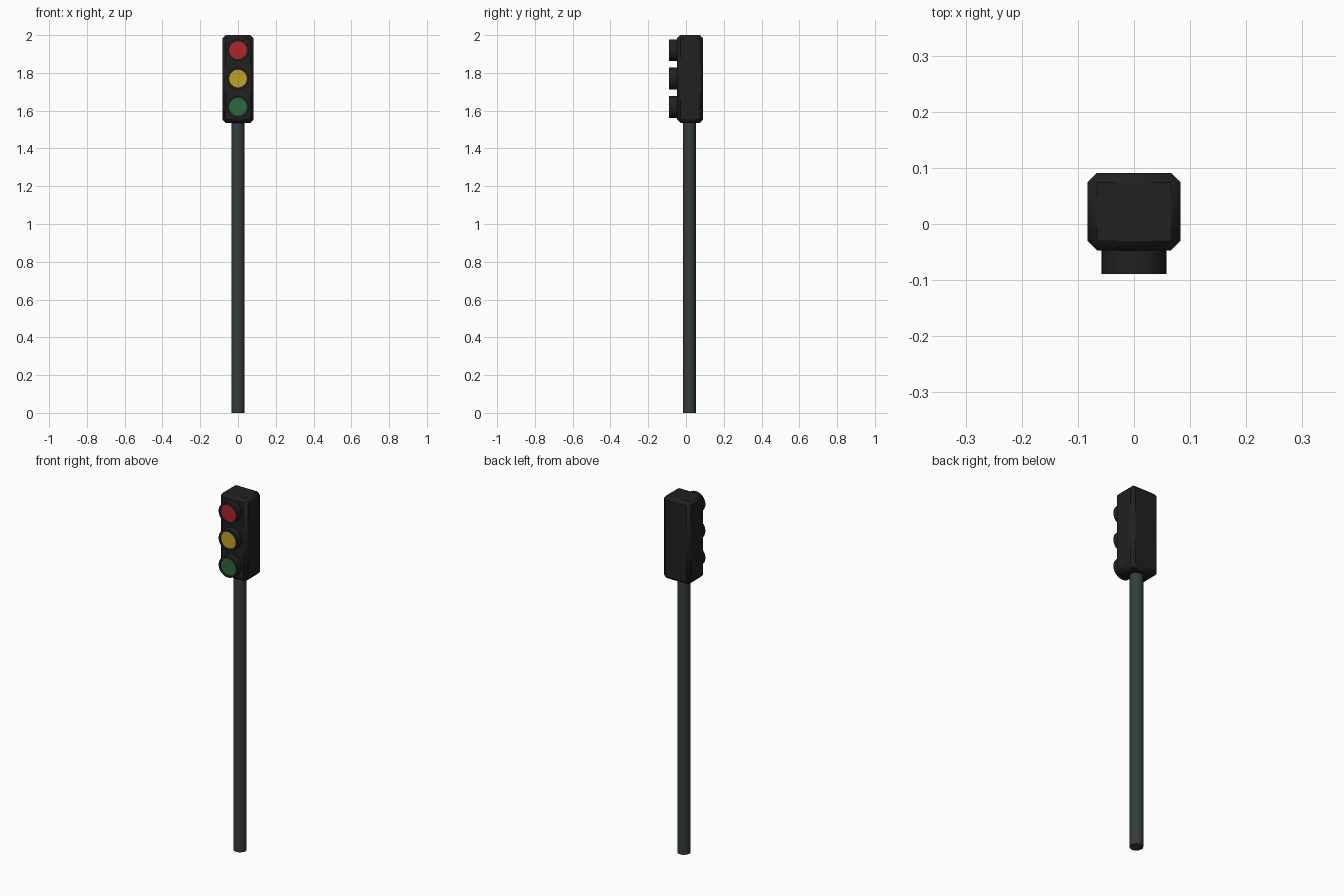
import bpy
import math

cube = bpy.data.objects.get("Cube")
if cube:
    bpy.data.objects.remove(cube, do_unlink=True)


def material(name, rgb):
    m = bpy.data.materials.new(name)
    m.use_nodes = True
    m.diffuse_color = (*rgb, 1)
    bsdf = m.node_tree.nodes["Principled BSDF"]
    bsdf.inputs["Base Color"].default_value = (*rgb, 1)
    bsdf.inputs["Roughness"].default_value = 0.8
    return m


BLACK = material("housing black", (0.015, 0.015, 0.015))
GREY = material("pole grey", (0.036, 0.045, 0.045))
RED = material("lamp red", (0.45, 0.018, 0.02))
YELLOW = material("lamp yellow", (0.55, 0.36, 0.018))
GREEN = material("lamp green", (0.026, 0.14, 0.042))


def finish(name, mat):
    ob = bpy.context.object
    ob.name = name
    ob.data.materials.append(mat)
    bpy.ops.object.shade_smooth_by_angle(angle=math.radians(35))
    return ob


def cylinder(name, mat, radius, depth, location, tilt=0.0):
    bpy.ops.mesh.primitive_cylinder_add(vertices=24, radius=radius, depth=depth,
                                        location=location, rotation=(tilt, 0, 0))
    return finish(name, mat)


def ring(name, mat, outer, inner, y_front, y_back, z):
    """Open tube pointing forward, with a wall between two radii."""
    sides = 24
    verts, faces = [], []
    for r, y in ((outer, y_front), (outer, y_back), (inner, y_back), (inner, y_front)):
        for i in range(sides):
            a = math.tau * i / sides
            verts.append((r * math.cos(a), y, z + r * math.sin(a)))
    for k in range(4):
        for i in range(sides):
            j = (i + 1) % sides
            n = (k + 1) % 4
            faces.append((k * sides + j, k * sides + i, n * sides + i, n * sides + j))
    mesh = bpy.data.meshes.new(name)
    mesh.from_pydata(verts, [], faces)
    ob = bpy.data.objects.new(name, mesh)
    bpy.context.collection.objects.link(ob)
    bpy.ops.object.select_all(action='DESELECT')
    ob.select_set(True)
    bpy.context.view_layer.objects.active = ob
    return finish(name, mat)


CENTRE_Y = 0.022

# Pole
cylinder("pole", GREY, 0.034, 1.55, (0, 0.018, 0.775))

# Chamfered signal housing
bpy.ops.mesh.primitive_cube_add(size=1, location=(0, CENTRE_Y, 1.768))
bpy.context.object.scale = (0.166, 0.138, 0.464)
bpy.ops.object.transform_apply(location=False, rotation=False, scale=True)
housing = finish("housing", BLACK)
bevel = housing.modifiers.new("chamfer", 'BEVEL')
bevel.width = 0.017
bevel.segments = 1

# Three lamps, each a tube with a lens set just inside it
for colour, mat, z in (("red", RED, 1.92), ("yellow", YELLOW, 1.77), ("green", GREEN, 1.62)):
    ring(colour + "_lamp_rim", BLACK, 0.058, 0.047, -0.089, -0.04, z)
    cylinder(colour + "_lens", mat, 0.0475, 0.045, (0, -0.0625, z), math.pi / 2)
